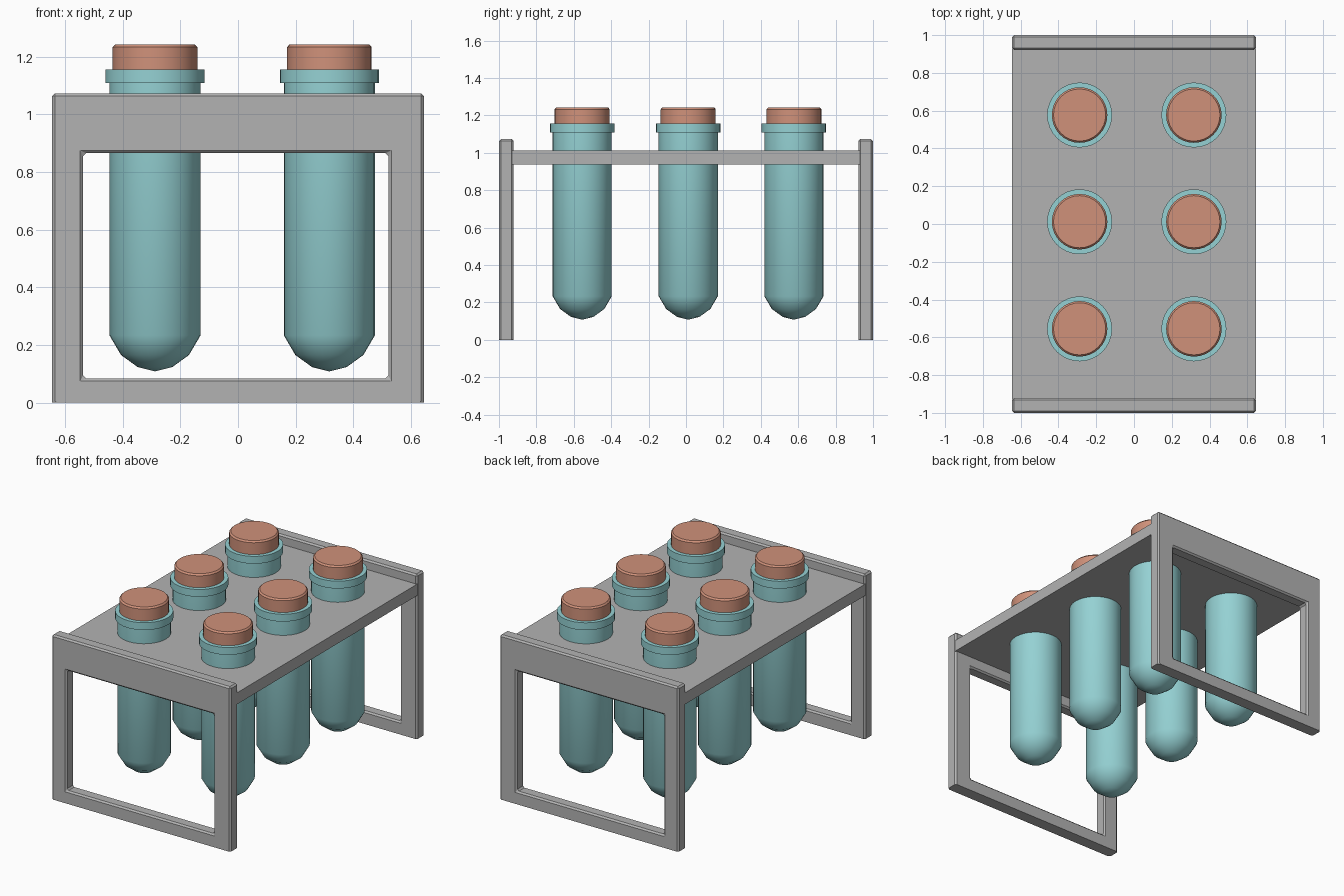
import bpy, bmesh, math

if "Cube" in bpy.data.objects:
    bpy.data.objects.remove(bpy.data.objects["Cube"])


def material(name, rgb):
    m = bpy.data.materials.new(name)
    m.diffuse_color = (*rgb, 1)
    m.use_nodes = True
    m.node_tree.nodes["Principled BSDF"].inputs["Base Color"].default_value = m.diffuse_color
    return m


GREY = material("rack_grey", (0.45, 0.45, 0.45))
TEAL = material("glass_teal", (0.30, 0.64, 0.655))
CORK = material("stopper_terracotta", (0.63, 0.285, 0.195))


def finish(name, bm, mat, smooth=False):
    bmesh.ops.recalc_face_normals(bm, faces=bm.faces)
    me = bpy.data.meshes.new(name)
    bm.to_mesh(me)
    bm.free()
    me.materials.append(mat)
    if smooth:
        for p in me.polygons:
            p.use_smooth = True
        me.set_sharp_from_angle(angle=math.radians(38))
    ob = bpy.data.objects.new(name, me)
    bpy.context.collection.objects.link(ob)
    return ob


def lathe(name, profile, mat, x, y, sides=32):
    # revolve (radius, z) points; radius 0 makes a pole
    bm = bmesh.new()
    rings = []
    for r, z in profile:
        if r == 0:
            rings.append([bm.verts.new((x, y, z))] * sides)
        else:
            rings.append([bm.verts.new((x + r * math.cos(2 * math.pi * i / sides),
                                        y + r * math.sin(2 * math.pi * i / sides), z))
                          for i in range(sides)])
    for a, b in zip(rings, rings[1:]):
        for i in range(sides):
            j = (i + 1) % sides
            quad = [a[i], a[j], b[j], b[i]]
            bm.faces.new(list(dict.fromkeys(quad)))
    return finish(name, bm, mat, True)


def end_frame(name, y0, y1):
    # rectangular panel with a window, edges chamfered except on the floor
    outer = [(-0.645, 0), (0.645, 0), (0.645, 1.073), (-0.645, 1.073)]
    inner = [(-0.538, 0.084), (0.522, 0.084), (0.522, 0.865), (-0.538, 0.865)]
    bm = bmesh.new()
    o0, o1, i0, i1 = [[bm.verts.new((x, y, z)) for x, z in loop]
                      for loop, y in ((outer, y0), (outer, y1), (inner, y0), (inner, y1))]
    for k in range(4):
        n = (k + 1) % 4
        for a, b in ((o0, i0), (o1, i1), (o0, o1), (i0, i1)):
            bm.faces.new((a[k], a[n], b[n], b[k]))
    bmesh.ops.recalc_face_normals(bm, faces=bm.faces)
    edges = [e for e in bm.edges
             if e.calc_face_angle(0) > 0.5 and not all(v.co.z < 0.001 for v in e.verts)]
    bmesh.ops.bevel(bm, geom=edges, offset=0.01, segments=1, affect='EDGES', clamp_overlap=True)
    return finish(name, bm, GREY)


# rack
end_frame("front_frame", -1.0, -0.922)
end_frame("back_frame", 0.922, 1.0)
bm = bmesh.new()
bmesh.ops.create_cube(bm, size=1)
for v in bm.verts:
    v.co = (v.co.x * 1.29, v.co.y * 1.86, 0.9745 + v.co.z * 0.075)
finish("top_plate", bm, GREY)

# test tubes with rim and stopper
TUBE = [(0, 0.108), (0.06, 0.123), (0.118, 0.165), (0.158, 0.233), (0.158, 1.108),
        (0.172, 1.108), (0.172, 1.156), (0, 1.156)]
STOPPER = [(0, 1.14), (0.147, 1.14), (0.147, 1.233), (0.138, 1.243), (0, 1.243)]
n = 0
for x in (-0.288, 0.317):
    for y in (-0.555, 0.012, 0.577):
        n += 1
        lathe(f"tube_{n}", TUBE, TEAL, x, y)
        lathe(f"stopper_{n}", STOPPER, CORK, x, y)
